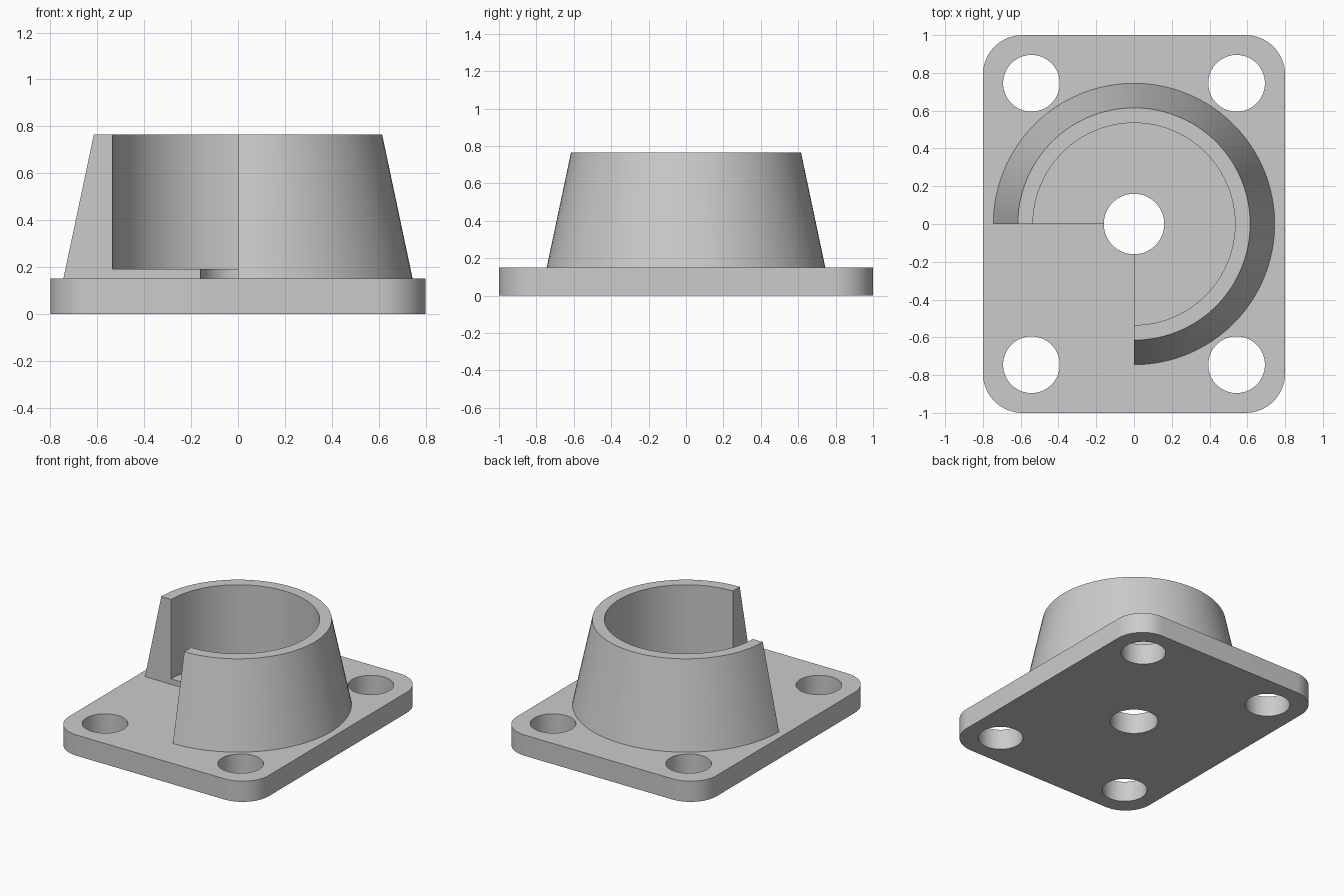
import bpy, bmesh, math
from mathutils import Vector

if "Cube" in bpy.data.objects:
    bpy.data.objects.remove(bpy.data.objects["Cube"])

grey = bpy.data.materials.new("plain grey")
grey.diffuse_color = (0.6, 0.6, 0.6, 1)
grey.use_nodes = True
grey.node_tree.nodes["Principled BSDF"].inputs["Base Color"].default_value = grey.diffuse_color


def make_object(name, bm):
    bmesh.ops.recalc_face_normals(bm, faces=bm.faces)
    mesh = bpy.data.meshes.new(name)
    bm.to_mesh(mesh)
    bm.free()
    obj = bpy.data.objects.new(name, mesh)
    bpy.context.collection.objects.link(obj)
    mesh.materials.append(grey)
    return obj


def combine(target, tool, operation):
    mod = target.modifiers.new(operation.lower(), 'BOOLEAN')
    mod.object, mod.operation, mod.solver = tool, operation, 'EXACT'
    bpy.context.view_layer.objects.active = target
    bpy.ops.object.modifier_apply(modifier=mod.name)
    bpy.data.objects.remove(tool)


# Rounded rectangular mounting plate
HX, HY, THICK, CORNER = 0.80, 1.0, 0.15, 0.21
bm = bmesh.new()
outline = []
for k, (sx, sy) in enumerate([(1, 1), (-1, 1), (-1, -1), (1, -1)]):
    for i in range(17):
        a = (k + i / 16) * math.pi / 2
        outline.append(bm.verts.new((sx * (HX - CORNER) + CORNER * math.cos(a),
                                     sy * (HY - CORNER) + CORNER * math.sin(a), 0)))
base = bm.faces.new(outline)
top = bmesh.ops.extrude_face_region(bm, geom=[base])
bmesh.ops.translate(bm, vec=(0, 0, THICK),
                    verts=[v for v in top["geom"] if isinstance(v, bmesh.types.BMVert)])
bracket = make_object("flanged_socket", bm)

# Tapered cup swept through three quarters of a turn, sunk into the plate
STEPS, SINK = 72, 0.05
slope = (0.745 - 0.615) / (0.765 - THICK)
profile = [(0, THICK - SINK), (0.745 + slope * SINK, THICK - SINK),
           (0.615, 0.765), (0.535, 0.765), (0.535, 0.19), (0, 0.19)]
bm = bmesh.new()
rings = []
for i in range(STEPS + 1):
    a = -math.pi / 2 + 1.5 * math.pi * i / STEPS
    rings.append([bm.verts.new((r * math.cos(a), r * math.sin(a), z)) for r, z in profile])
for a, b in zip(rings, rings[1:]):
    for j in range(len(profile) - 1):
        bm.faces.new((a[j], a[j + 1], b[j + 1], b[j]))
bm.faces.new(rings[0])
bm.faces.new(rings[-1])
bmesh.ops.remove_doubles(bm, verts=bm.verts, dist=1e-5)
combine(bracket, make_object("tapered_cup", bm), 'UNION')

# Centre bore and four bolt holes
holes = [(0, 0, 0.16)] + [(sx * 0.543, sy * 0.745, 0.15) for sx in (-1, 1) for sy in (-1, 1)]
for x, y, r in holes:
    bm = bmesh.new()
    bmesh.ops.create_cone(bm, cap_ends=True, segments=64, radius1=r, radius2=r, depth=1)
    bmesh.ops.translate(bm, verts=bm.verts, vec=Vector((x, y, 0)))
    combine(bracket, make_object("hole_cutter", bm), 'DIFFERENCE')

# Smooth the curved walls, keep the edges sharp
bpy.context.view_layer.objects.active = bracket
bracket.select_set(True)
bpy.ops.object.shade_smooth_by_angle(angle=math.radians(30))
